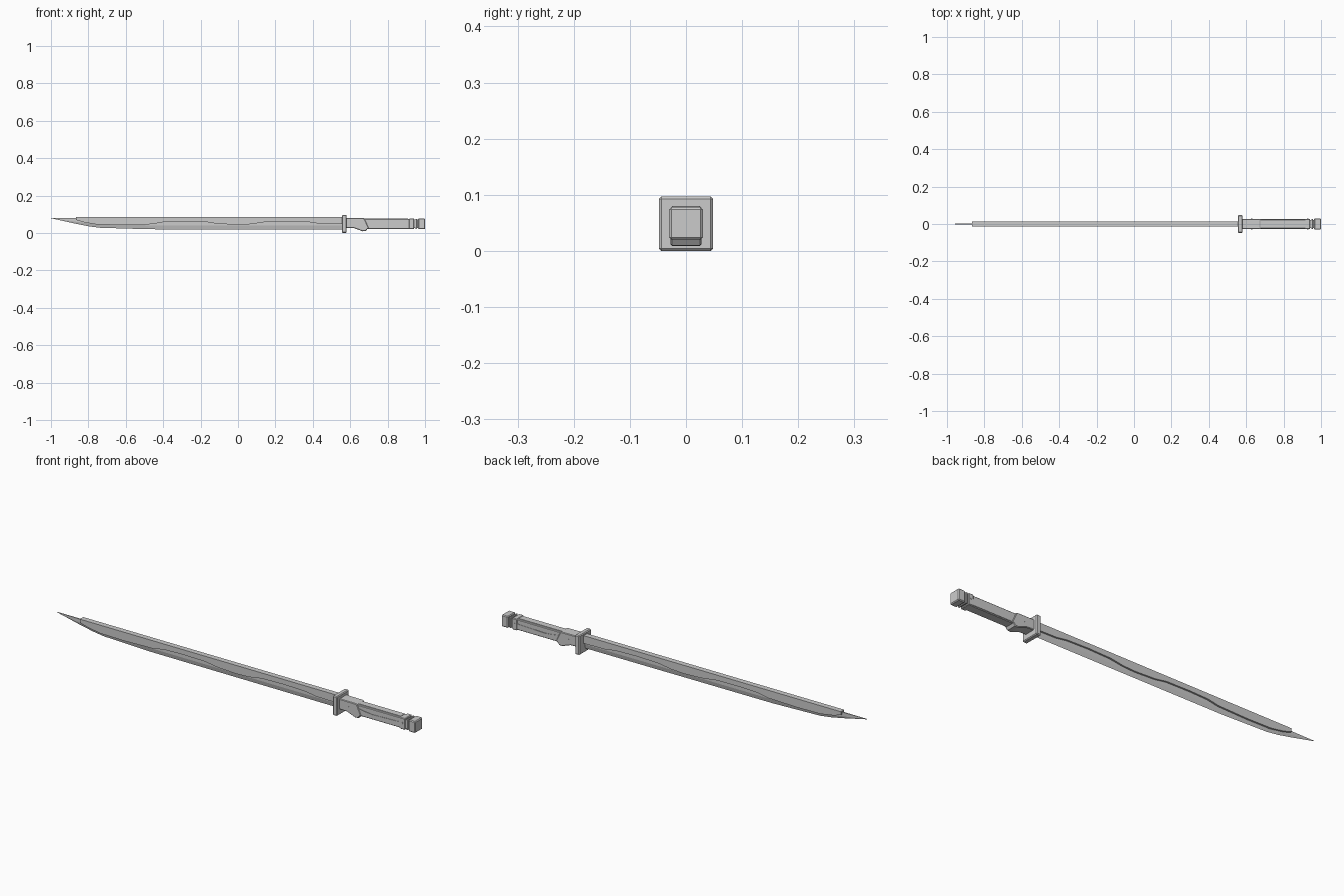
import bpy, bmesh, math

if "Cube" in bpy.data.objects:
    bpy.data.objects.remove(bpy.data.objects["Cube"])


def finish(name, bm, bevel=0):
    bmesh.ops.recalc_face_normals(bm, faces=bm.faces)
    me = bpy.data.meshes.new(name)
    bm.to_mesh(me)
    bm.free()
    ob = bpy.data.objects.new(name, me)
    bpy.context.collection.objects.link(ob)
    if bevel:
        mod = ob.modifiers.new("bevel", 'BEVEL')
        mod.width = bevel
        mod.segments = 1
        mod.limit_method = 'ANGLE'
        mod.angle_limit = math.radians(50)
    return ob


def prism(name, profile, half, bevel=0):
    """Side profile (x, z) extruded symmetrically across y."""
    bm = bmesh.new()
    face = bm.faces.new([bm.verts.new((x, -half, z)) for x, z in profile])
    ext = bmesh.ops.extrude_face_region(bm, geom=[face])
    new = [v for v in ext["geom"] if isinstance(v, bmesh.types.BMVert)]
    bmesh.ops.translate(bm, verts=new, vec=(0, 2 * half, 0))
    return finish(name, bm, bevel)


def box(name, x0, x1, half, z0, z1, bevel=0):
    return prism(name, [(x0, z0), (x1, z0), (x1, z1), (x0, z1)], half, bevel)


# sharpened blade: wedge section, (x, top z, edge z, half thickness)
bm = bmesh.new()
rings = []
for x, top, edge, t in [(-1, .081, .079, .0005), (-.87, .08, .05, .003),
                        (-.80, .08, .036, .005), (-.74, .08, .028, .005),
                        (-.48, .08, .02, .005), (.565, .08, .018, .005)]:
    mid = edge + (top - edge) * .35
    rings.append([bm.verts.new(p) for p in
                  [(x, -t, top), (x, -t, mid), (x, 0, edge), (x, t, mid), (x, t, top)]])
for a, b in zip(rings, rings[1:]):
    for i in range(5):
        j = (i + 1) % 5
        bm.faces.new((a[i], a[j], b[j], b[i]))
bm.faces.new(rings[0])
bm.faces.new(rings[-1])
finish("blade_edge", bm)

# thick spine with a wavy lower border
prism("blade_spine", [
    (-.865, .086), (-.865, .069), (-.82, .056), (-.75, .045), (-.62, .043),
    (-.46, .047), (-.40, .058), (-.30, .061), (-.17, .059), (-.11, .049),
    (0, .044), (.07, .047), (.14, .058), (.26, .061), (.38, .058),
    (.44, .049), (.565, .047), (.565, .086)], .0135)

# square guard
box("guard", .556, .581, .048, 0, .097, .004)

# collar with finger hook
prism("collar", [
    (.575, .08), (.575, .028), (.62, .026), (.645, .017), (.665, .009),
    (.683, .010), (.692, .022), (.70, .026), (.675, .079)], .028, .003)

# grip, side scales and top strip
box("grip", .66, .942, .0235, .022, .075, .003)
prism("grip_scales", [(.67, .06), (.67, .026), (.93, .026), (.93, .058),
                      (.90, .052), (.76, .048), (.72, .052)], .0255)
box("top_strip", .67, .91, .015, .06, .077)
box("grip_end_band", .915, .942, .028, .020, .077, .003)

# pins through the handle
for i, x in enumerate((.63, .928)):
    bm = bmesh.new()
    bmesh.ops.create_cone(bm, cap_ends=True, segments=10, radius1=.004, radius2=.004, depth=.060)
    for v in bm.verts:
        v.co = (v.co.x + x, v.co.z, v.co.y + .052)
    finish(f"handle_pin_{i + 1}", bm)

# pommel
box("pommel_neck", .93, .98, .022, .027, .071)
box("pommel_ring", .948, .957, .027, .022, .076, .002)
box("pommel_cap", .963, 1.0, .030, .020, .078, .004)
